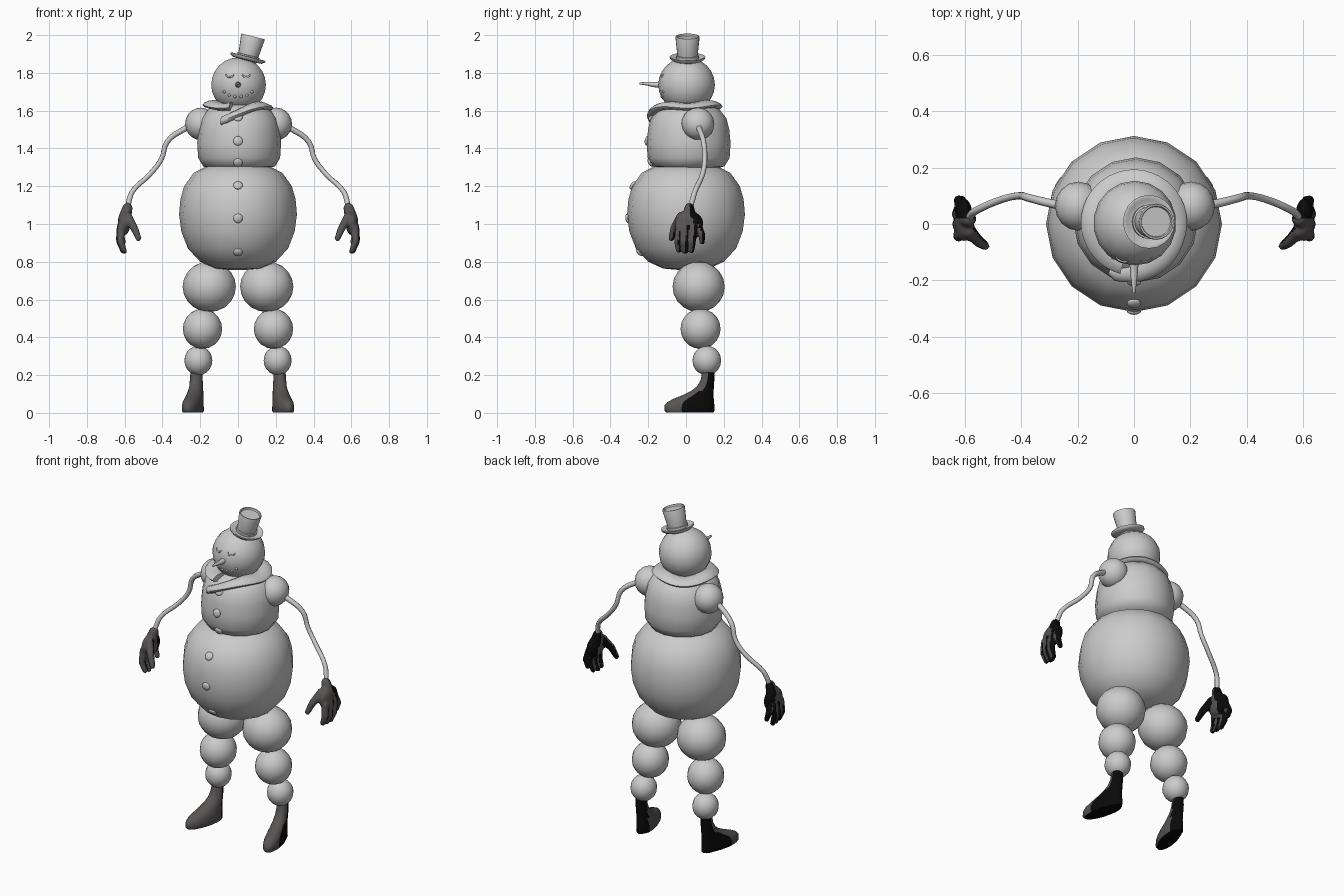
import bpy, bmesh, math
from mathutils import Vector, Matrix

if "Cube" in bpy.data.objects:
    bpy.data.objects.remove(bpy.data.objects["Cube"])

def material(name, rgb):
    m = bpy.data.materials.new(name)
    m.diffuse_color = (*rgb, 1)
    m.use_nodes = True
    m.node_tree.nodes["Principled BSDF"].inputs["Base Color"].default_value = m.diffuse_color
    return m

SNOW = material("snow_grey", (0.6, 0.6, 0.6))
DARK = material("dark_grey", (0.10, 0.09, 0.09))
BLACK = material("black", (0.003, 0.003, 0.003))

def finish(name, bm, mats=(SNOW,), angle=50):
    bmesh.ops.recalc_face_normals(bm, faces=bm.faces)
    me = bpy.data.meshes.new(name)
    bm.to_mesh(me)
    bm.free()
    ob = bpy.data.objects.new(name, me)
    bpy.context.collection.objects.link(ob)
    for m in mats:
        me.materials.append(m)
    bpy.ops.object.select_all(action='DESELECT')
    ob.select_set(True)
    bpy.context.view_layer.objects.active = ob
    bpy.ops.object.shade_smooth_by_angle(angle=math.radians(angle))
    return ob

def loft(bm, rings):
    """Skin a list of point rings and cap both ends."""
    vs = [[bm.verts.new(p) for p in r] for r in rings]
    for a, b in zip(vs, vs[1:]):
        n = len(a)
        for i in range(n):
            bm.faces.new((a[i], a[(i + 1) % n], b[(i + 1) % n], b[i]))
    bm.faces.new(vs[0])
    bm.faces.new(vs[-1])

def ellipse(cx, cy, z, rx, ry, n):
    return [Vector((cx + rx * math.sin(2 * math.pi * i / n),
                    cy - ry * math.cos(2 * math.pi * i / n), z)) for i in range(n)]

def lathe(name, profile, cx=0, cy=0, n=16, matrix=Matrix(), angle=50):
    bm = bmesh.new()
    loft(bm, [ellipse(cx, cy, z, r, r, n) for r, z in profile])
    bm.transform(matrix)
    return finish(name, bm, angle=angle)

def add_ball(bm, c, radii, u=16, v=10, rot=Matrix()):
    m = Matrix.Translation(c) @ rot @ Matrix.Diagonal((*radii, 1))
    bmesh.ops.create_uvsphere(bm, u_segments=u, v_segments=v, radius=1, matrix=m)

def ball(name, c, radii, u=16, v=10, rot=Matrix()):
    bm = bmesh.new()
    add_ball(bm, c, radii, u, v, rot)
    return finish(name, bm)

def tube(name, pts, radii, bevel):
    cu = bpy.data.curves.new(name, 'CURVE')
    cu.dimensions = '3D'
    cu.bevel_depth, cu.bevel_resolution, cu.resolution_u = bevel, 2, 4
    cu.use_fill_caps = True
    sp = cu.splines.new('BEZIER')
    sp.bezier_points.add(len(pts) - 1)
    for bp, p, r in zip(sp.bezier_points, pts, radii):
        bp.co, bp.radius = p, r
        bp.handle_left_type = bp.handle_right_type = 'AUTO'
    cu.materials.append(SNOW)
    ob = bpy.data.objects.new(name, cu)
    bpy.context.collection.objects.link(ob)

def two_tone(ob):
    """Dark front, black back and underside."""
    for f in ob.data.polygons:
        f.material_index = 1 if f.normal.y > 0.12 or f.normal.z < -0.85 else 0

# torso
BELLY = [(.03, .756), (.12, .764), (.2, .8), (.265, .87), (.3, .96), (.312, 1.05),
         (.305, 1.13), (.285, 1.2), (.235, 1.27), (.16, 1.31), (.04, 1.325)]
CHEST = [(.03, 1.28), (.11, 1.285), (.19, 1.305), (.217, 1.35), (.222, 1.43),
         (.215, 1.5), (.2, 1.56), (.16, 1.61), (.09, 1.64), (.02, 1.65)]
lathe("belly", BELLY)
lathe("chest", CHEST, .006, .014)

# coat buttons sit on the torso profile
def button(name, z, profile, cy):
    for (r0, z0), (r1, z1) in zip(profile, profile[1:]):
        if z0 <= z <= z1:
            r = r0 + (r1 - r0) * (z - z0) / (z1 - z0)
            tilt = math.atan2(r1 - r0, z1 - z0)
            ball(name, (0, cy - r, z), (.025, .012, .025), 12, 8, Matrix.Rotation(tilt, 4, 'X'))

for i, z in enumerate((1.565, 1.44, 1.325)):
    button(f"chest_button_{i}", z, CHEST, .014)
for i, z in enumerate((1.205, 1.03, .85)):
    button(f"belly_button_{i}", z, BELLY, 0)

# head and face
HC, HR = 1.737, .147
ball("head", (.003, .003, HC), (HR, HR + .003, .145), 18, 12)

def on_head(x, z):
    return Vector((x, .003 - math.sqrt(HR ** 2 - x * x - (z - HC) ** 2), z))

for s, side in ((-1, "left"), (1, "right")):
    arc = [on_head(s * .043 + .02 * math.cos(a), 1.792 - .014 * math.sin(a))
           for a in (math.pi * k / 6 for k in range(7))]
    tube("closed_eye_" + side, arc, [.5, .8, 1, 1, 1, .8, .5], .005)
for i, (x, z) in enumerate(((-.073, 1.7), (-.047, 1.682), (-.016, 1.675), (.016, 1.675),
                            (.047, 1.682), (.073, 1.7))):
    ball(f"mouth_pebble_{i}", on_head(x, z), (.008, .007, .008), 8, 6)
tube("nose", [(0, -.13, 1.738), (0, -.17, 1.738), (0, -.21, 1.743), (0, -.245, 1.744)],
     [1, .8, .55, .3], .017)

# tilted top hat with a hollow crown top and rolled brim
tilt = Matrix.Translation((.05, .008, 1.873)) @ Matrix.Rotation(math.radians(14), 4, 'Y')
lathe("hat_crown", [(.05, -.02), (.053, .0), (.056, .04), (.064, .118), (.062, .124),
                    (.056, .124), (.053, .114)], n=20, matrix=tilt, angle=40)
lathe("hat_brim", [(.05, -.008), (.08, -.006), (.093, .004), (.095, .012), (.09, .014),
                   (.078, .005), (.05, .006)], n=20, matrix=tilt, angle=60)
lathe("hat_band", [(.05, .002), (.06, .004), (.061, .02), (.054, .022)], n=20, matrix=tilt)

# scarf spirals around the neck and hangs over the chest
bm = bmesh.new()
rings = []
N = 44
for i in range(N + 1):
    th = math.radians(-15 - 372 * i / N)
    t = max(0, (i / N - .74) / .26)
    R = .138 + .052 * t
    z = 1.628 + .008 * math.sin(3 * th) - .075 * t ** 1.7
    w = (.05 - .02 * t) * (1 if i < N else .5)
    h = .02 + .004 * t
    ring = []
    for k in range(10):
        a = 2 * math.pi * k / 10
        rr = R + w * math.cos(a)
        ring.append(Vector((rr * math.sin(th), .005 - rr * math.cos(th),
                            z + h * math.sin(a) - .12 * w * math.cos(a))))
    rings.append(ring)
loft(bm, rings)
finish("scarf", bm)

# paths through glove fingers: (points, start radius, end radius)
FINGERS = [([(.618, -.035, .98), (.622, -.045, .91), (.604, -.04, .862)], .023, .016),
           ([(.622, .0, .98), (.625, -.005, .9), (.603, -.005, .855)], .023, .016),
           ([(.622, .04, .98), (.628, .035, .91), (.61, .03, .86)], .023, .016),
           ([(.615, .065, .99), (.622, .085, .945), (.608, .085, .905)], .021, .016),
           ([(.585, -.025, 1.04), (.55, -.062, .98), (.527, -.078, .925)], .026, .017),
           ([(.585, .018, 1.085), (.592, .018, 1.06), (.6, .015, 1.03)], .028, .036)]

for s, side in ((-1, "left"), (1, "right")):
    # leg snowballs
    ball("thigh_" + side, (s * .152, .067, .668), (.141, .138, .134))
    ball("knee_" + side, (s * .188, .077, .445), (.104, .106, .106))
    ball("shin_" + side, (s * .21, .11, .277), (.074, .076, .078))
    ball("shoulder_" + side, (s * .2 + .003, .063, 1.53), (.083, .087, .086))

    # twig arm
    arm = [(.23, .063, 1.53), (.28, .07, 1.505), (.375, .093, 1.435), (.405, .1, 1.345),
           (.465, .088, 1.265), (.56, .047, 1.17), (.575, .035, 1.13), (.585, .02, 1.08)]
    tube("twig_arm_" + side, [(s * x, y, z) for x, y, z in arm],
         [1.2, 1.1, 1, .95, .95, .95, 1, 1], .014)

    # glove: palm and fingers fused into one surface
    bm = bmesh.new()
    add_ball(bm, (s * .603, .015, 1.005), (.034, .078, .065))
    for pts, r0, r1 in FINGERS:
        p = [Vector((s * x, y, z)) for x, y, z in pts]
        for k in range(17):
            t = k / 8
            c = p[0].lerp(p[1], t) if t <= 1 else p[1].lerp(p[2], t - 1)
            r = r0 + (r1 - r0) * t / 2
            add_ball(bm, c, (r, r, r), 10, 6)
    ob = finish("glove_" + side, bm, (DARK, BLACK))
    rm = ob.modifiers.new("fuse", 'REMESH')
    rm.mode, rm.voxel_size, rm.use_smooth_shade = 'VOXEL', .008, True
    sm = ob.modifiers.new("soften", 'SMOOTH')
    sm.factor, sm.iterations = .5, 3
    for m in ("fuse", "soften"):
        bpy.ops.object.modifier_apply(modifier=m)
    two_tone(ob)

    # boot: stacked soles, toe turned outward; (height, toe y, heel y, half width)
    bm = bmesh.new()
    rings = []
    for z, y0, y1, w in ((.002, -.105, .145, .046), (.012, -.115, .15, .051),
                         (.04, -.113, .15, .05), (.058, -.098, .149, .048),
                         (.075, -.065, .147, .045), (.092, -.022, .146, .042),
                         (.115, .025, .146, .039), (.14, .058, .148, .036),
                         (.175, .078, .15, .034), (.215, .085, .15, .031)):
        ring = ellipse(0, (y0 + y1) / 2, z, w, (y1 - y0) / 2, 20)
        for v in ring:
            v.x = s * (.221 + v.x + .22 * max(0, .1 - v.y))
        rings.append(ring)
    loft(bm, rings)
    two_tone(finish("boot_" + side, bm, (DARK, BLACK)))
